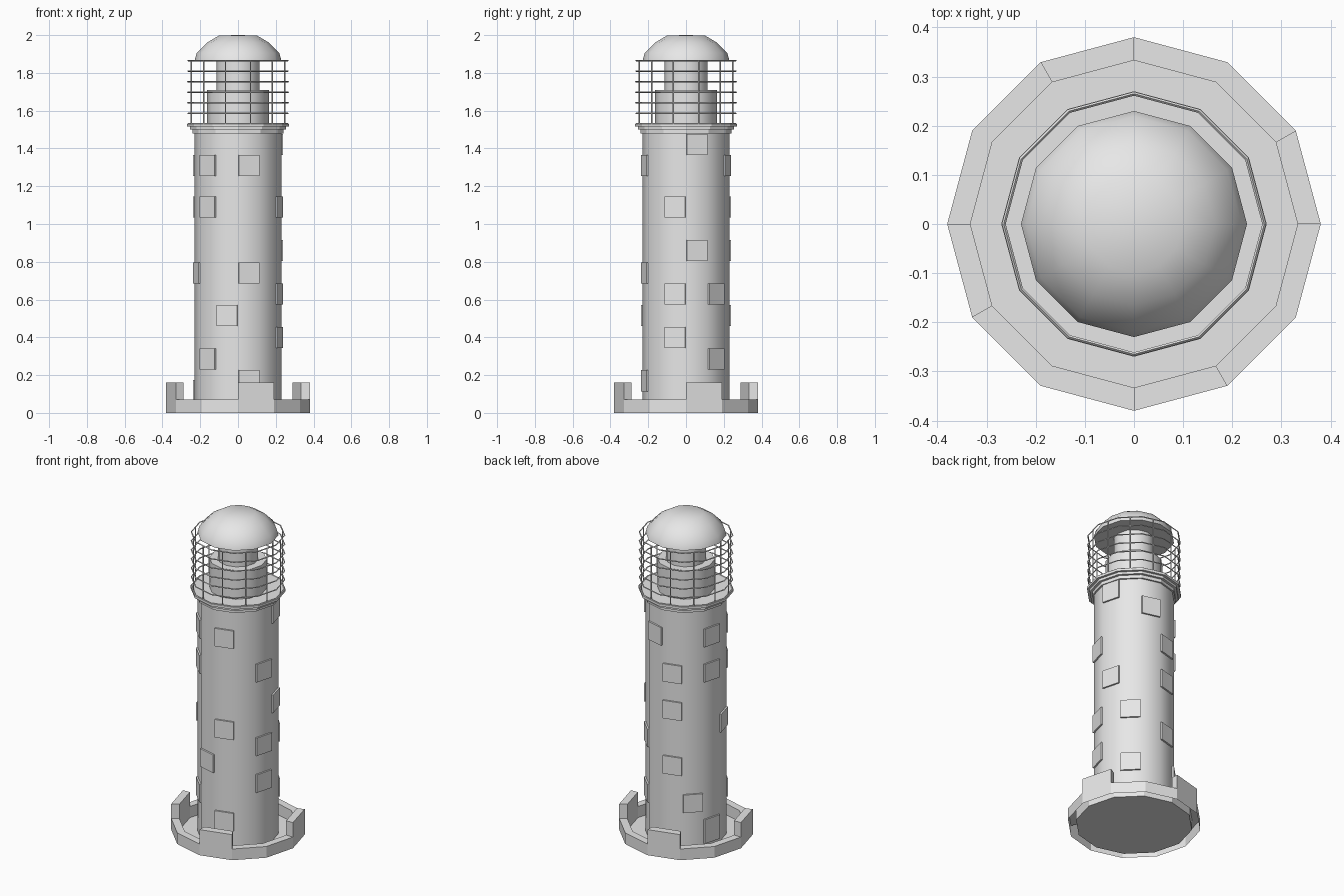
import bpy, bmesh
from math import radians, cos, sin, pi, atan2, degrees
from mathutils import Matrix, Vector

SIDES = 12
STEP = 2 * pi / SIDES

if "Cube" in bpy.data.objects:
    bpy.data.objects.remove(bpy.data.objects["Cube"], do_unlink=True)

stone = bpy.data.materials.new("plain_grey")
stone.use_nodes = True
GREY = (0.8, 0.8, 0.8, 1)
stone.diffuse_color = GREY
stone.node_tree.nodes["Principled BSDF"].inputs["Base Color"].default_value = GREY


def finish(name, bm, smooth=False):
    """Turn a bmesh into a named object."""
    bmesh.ops.recalc_face_normals(bm, faces=bm.faces[:])
    mesh = bpy.data.meshes.new(name)
    bm.to_mesh(mesh)
    bm.free()
    mesh.materials.append(stone)
    obj = bpy.data.objects.new(name, mesh)
    bpy.context.scene.collection.objects.link(obj)
    if smooth:
        bpy.ops.object.select_all(action='DESELECT')
        obj.select_set(True)
        bpy.context.view_layer.objects.active = obj
        bpy.ops.object.shade_smooth_by_angle(angle=radians(35))
    return obj


def lathe(bm, profile, closed=False):
    """Revolve (radius, height) points into a twelve-sided form."""
    verts = [bm.verts.new((r, 0, z)) for r, z in profile]
    edges = [bm.edges.new(pair) for pair in zip(verts, verts[1:])]
    if closed:
        edges.append(bm.edges.new((verts[-1], verts[0])))
    bmesh.ops.spin(bm, geom=verts + edges, axis=(0, 0, 1), cent=(0, 0, 0),
                   angle=2 * pi, steps=SIDES)
    bmesh.ops.remove_doubles(bm, verts=bm.verts[:], dist=0.0005)


def turned(name, profile, smooth=True):
    bm = bmesh.new()
    lathe(bm, profile)
    return finish(name, bm, smooth)


# Base: low rim around a floor, every third segment raised into a parapet
bm = bmesh.new()
lathe(bm, [(0.38, 0), (0.38, 0.07), (0.333, 0.07), (0.333, 0), (0, 0)])
raised = []
for face in bm.faces:
    c = face.calc_center_median()
    segment = int((degrees(atan2(c.y, c.x)) % 360) // 30)
    if abs(c.z - 0.07) < 0.001 and segment % 3 == 0:
        raised.append(face)
top = bmesh.ops.extrude_face_region(bm, geom=raised)["geom"]
bmesh.ops.translate(bm, vec=(0, 0, 0.09),
                    verts=[v for v in top if isinstance(v, bmesh.types.BMVert)])
bmesh.ops.delete(bm, geom=[f for f in raised if f.is_valid], context='FACES_ONLY')
finish("base", bm)

# Tower shaft and stepped gallery
turned("tower", [(0.23, 0), (0.23, 1.49)])
turned("gallery", [(0, 1.48), (0.24, 1.48), (0.24, 1.5), (0.255, 1.5), (0.255, 1.515),
                   (0.27, 1.515), (0.27, 1.53), (0, 1.53)], smooth=False)

# Lantern room, lantern and dome
turned("lantern_room", [(0.163, 1.53), (0.163, 1.71), (0, 1.71)])
turned("lantern", [(0.115, 1.71), (0.115, 1.87)])
turned("dome", [(0, 1.865), (0.23, 1.865), (0.219, 1.905), (0.165, 1.96),
                (0.1, 1.998), (0, 2)])

# Railing: stacked rails and upright posts
bm = bmesh.new()
RAILS, LOW, HIGH, T = 7, 1.53, 1.865, 0.004
for i in range(RAILS):
    z = LOW + (HIGH - LOW) * i / (RAILS - 1)
    lathe(bm, [(0.265 + T, z), (0.265, z + T), (0.265 - T, z), (0.265, z - T)], closed=True)
finish("rails", bm)

bm = bmesh.new()
for i in range(SIDES):
    a = (i + 0.5) * STEP
    r = 0.265 * cos(STEP / 2)
    place = Matrix.Translation((r * cos(a), r * sin(a), (LOW + HIGH) / 2))
    bmesh.ops.create_cone(bm, cap_ends=True, segments=6, radius1=T, radius2=T,
                          depth=HIGH - LOW, matrix=place)
finish("rail_posts", bm)


def wall_plate(bm, angle, z, height=0.112):
    """Thin raised panel on the tower facet facing the given angle."""
    place = (Matrix.Rotation(radians(angle), 4, 'Z')
             @ Matrix.Translation(Vector((0.23 * cos(STEP / 2) + 0.003, 0, z)))
             @ Matrix.Diagonal((0.014, 0.112, height, 1)))
    bmesh.ops.create_cube(bm, size=1, matrix=place)


# Windows: facet angle and the heights on that facet
windows = {
    15: (1.42, 0.86),
    45: (0.63, 0.285),
    75: (1.31,),
    105: (1.09, 0.86, 0.515),
    135: (0.285,),
    165: (1.31, 1.09),
    195: (0.74,),
    225: (1.31, 1.09, 0.285),
    255: (0.515,),
    285: (1.31, 0.74, 0.17),
    345: (1.09, 0.63, 0.4),
}
bm = bmesh.new()
for angle, heights in windows.items():
    for z in heights:
        wall_plate(bm, angle, z)
finish("windows", bm)

# Door at the foot of the tower
bm = bmesh.new()
wall_plate(bm, 165, 0.1, 0.15)
finish("door", bm)
